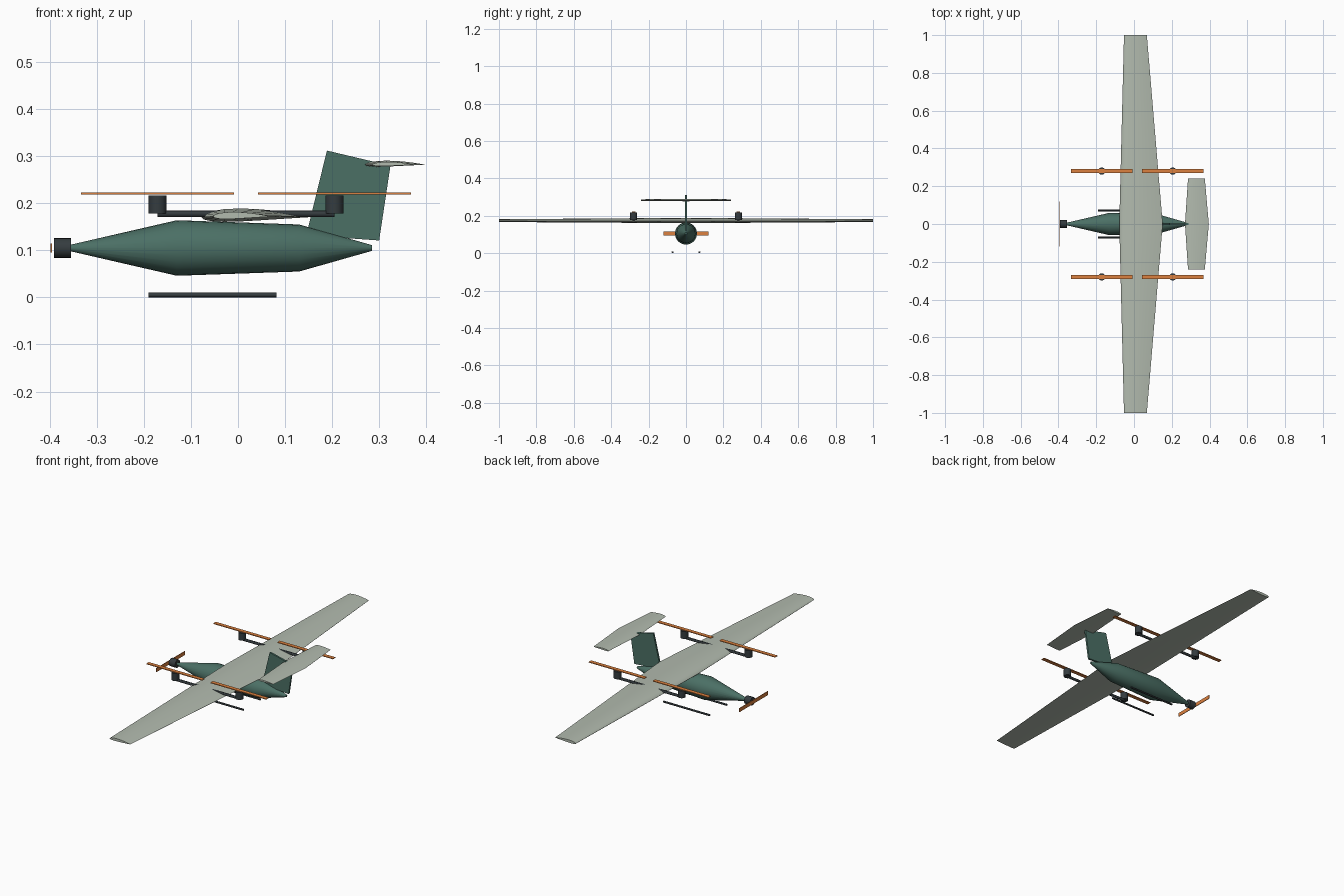
import bpy, bmesh, math
from mathutils import Matrix, Vector

if "Cube" in bpy.data.objects:
    bpy.data.objects.remove(bpy.data.objects["Cube"])


def material(name, rgb):
    m = bpy.data.materials.new(name)
    m.diffuse_color = (*rgb, 1)
    m.use_nodes = True
    m.node_tree.nodes["Principled BSDF"].inputs["Base Color"].default_value = m.diffuse_color
    return m


GREEN = material("green", (0.07, 0.16, 0.13))
PALE = material("pale", (0.45, 0.50, 0.43))
DARK = material("dark", (0.035, 0.045, 0.05))
ORANGE = material("orange", (0.72, 0.22, 0.05))


def finish(name, bm, mat, smooth=True):
    bmesh.ops.recalc_face_normals(bm, faces=bm.faces)
    me = bpy.data.meshes.new(name)
    bm.to_mesh(me)
    bm.free()
    ob = bpy.data.objects.new(name, me)
    bpy.context.collection.objects.link(ob)
    me.materials.append(mat)
    if smooth:
        bpy.ops.object.select_all(action='DESELECT')
        ob.select_set(True)
        bpy.context.view_layer.objects.active = ob
        bpy.ops.object.shade_smooth_by_angle(angle=math.radians(30))
    return ob


def loft(name, rings, mat, smooth=True):
    """Skin a list of closed rings and cap both ends."""
    bm = bmesh.new()
    loops = [[bm.verts.new(p) for p in ring] for ring in rings]
    n = len(loops[0])
    for a, b in zip(loops, loops[1:]):
        for i in range(n):
            j = (i + 1) % n
            bm.faces.new((a[i], a[j], b[j], b[i]))
    bm.faces.new(loops[0])
    bm.faces.new(loops[-1])
    return finish(name, bm, mat, smooth)


def rod(name, a, b, r, mat, sides=20):
    """Cylinder between two points."""
    a, b = Vector(a), Vector(b)
    d = b - a
    bm = bmesh.new()
    rot = Vector((0, 0, 1)).rotation_difference(d).to_matrix().to_4x4()
    bmesh.ops.create_cone(bm, cap_ends=True, segments=sides, radius1=r, radius2=r,
                          depth=d.length, matrix=Matrix.Translation((a + b) / 2) @ rot)
    return finish(name, bm, mat)


def box(name, centre, size, mat):
    bm = bmesh.new()
    bmesh.ops.create_cube(bm, size=1, matrix=Matrix.Translation(centre) @ Matrix.Diagonal((*size, 1)))
    return finish(name, bm, mat, False)


def airfoil(le, te, y, z, t=0.12, camber=0.02, n=10):
    """Cambered section ring at spanwise position y."""
    c = te - le
    xs = [(1 - math.cos(math.pi * i / n)) / 2 for i in range(n + 1)]
    half = lambda x: 5 * t * (0.2969 * x ** 0.5 - 0.126 * x - 0.3516 * x ** 2 + 0.2843 * x ** 3 - 0.1036 * x ** 4)
    mid = lambda x: camber * 4 * x * (1 - x)
    top = [(le + c * x, y, z + c * (mid(x) + half(x) + 0.002 * x)) for x in reversed(xs)]
    low = [(le + c * x, y, z + c * (mid(x) - half(x) - 0.002 * x)) for x in xs[1:]]
    return top + low


# fuselage
rings = []
for x, r in ((-0.36, 0.006), (-0.13, 0.059), (0.13, 0.05), (0.285, 0.006)):
    rings.append([(x, r * math.cos(math.tau * i / 24), 0.105 + r * math.sin(math.tau * i / 24))
                  for i in range(24)])
loft("fuselage", rings, GREEN)

# wing and tailplane
loft("wing", [airfoil(-0.053, 0.068, -1, 0.172), airfoil(-0.078, 0.152, 0, 0.171),
              airfoil(-0.053, 0.068, 1, 0.172)], PALE)
loft("tailplane", [airfoil(0.286, 0.375, -0.24, 0.282, 0.10), airfoil(0.27, 0.396, 0, 0.282, 0.10),
                   airfoil(0.286, 0.375, 0.24, 0.282, 0.10)], PALE)

# tail fin
fin = [(0.145, 0.132), (0.30, 0.121), (0.324, 0.28), (0.189, 0.312)]
loft("tail_fin", [[(x, y, z) for x, z in fin] for y in (-0.005, 0.005)], GREEN, False)

# nose motor and propeller
rod("nose_motor", (-0.391, 0, 0.105), (-0.355, 0, 0.105), 0.021, DARK)
box("nose_propeller", (-0.3965, 0, 0.105), (0.003, 0.24, 0.02), ORANGE)

for side, s in (("left", -1), ("right", 1)):
    # lift boom with front and rear rotors
    y = 0.28 * s
    rod(f"{side}_boom", (-0.171, y, 0.178), (0.205, y, 0.178), 0.007, DARK, 12)
    for end, x in (("front", -0.171), ("rear", 0.205)):
        rod(f"{side}_{end}_lift_motor", (x, y, 0.178), (x, y, 0.217), 0.019, DARK)
        box(f"{side}_{end}_rotor", (x, y, 0.2205), (0.326, 0.02, 0.004), ORANGE)
    # landing skid
    rod(f"{side}_skid", (-0.19, 0.072 * s, 0.005), (0.082, 0.072 * s, 0.005), 0.005, DARK, 12)
